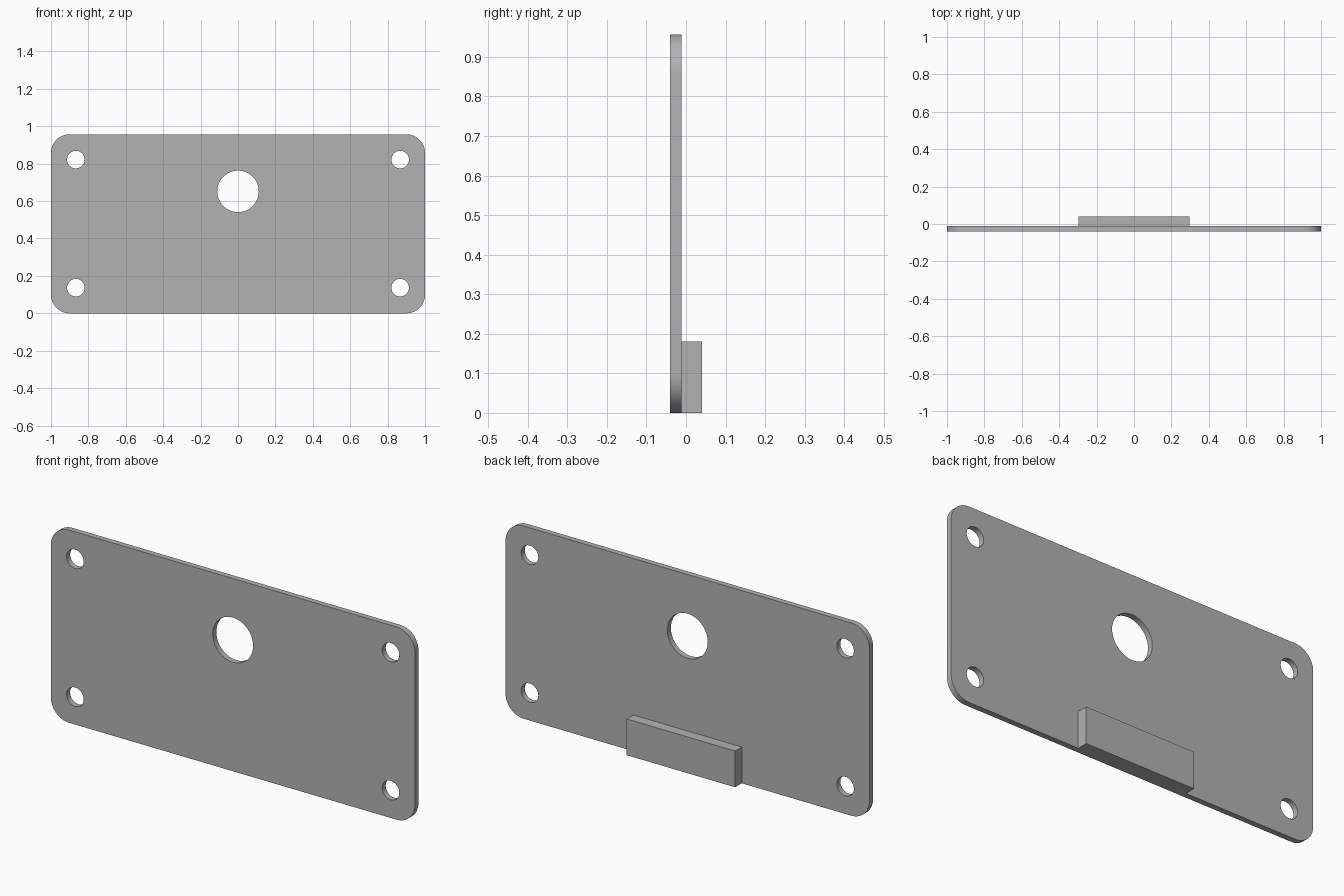
import bpy, bmesh, math

if "Cube" in bpy.data.objects:
    bpy.data.objects.remove(bpy.data.objects["Cube"])

W, H, R = 1.0, 0.957, 0.1          # half width, height, corner radius
Y_FRONT, Y_BACK, Y_REAR = -0.04, -0.012, 0.04

grey = bpy.data.materials.new("plain_grey")
grey.diffuse_color = (0.45, 0.45, 0.45, 1)
grey.use_nodes = True
grey.node_tree.nodes["Principled BSDF"].inputs["Base Color"].default_value = grey.diffuse_color


def arc(cx, cz, r, start, sweep, n):
    return [(cx + r * math.cos(start + sweep * i / n),
             cz + r * math.sin(start + sweep * i / n)) for i in range(n + 1)]


# Plate outline with rounded corners
q = math.pi / 2
corners = [(W - R, H - R), (R - W, H - R), (R - W, R), (W - R, R)]
loops = [[p for i, (x, z) in enumerate(corners) for p in arc(x, z, R, i * q, q, 16)]]

# Four mounting holes and the large central hole
holes = [(sx * 0.867, z, 0.047) for sx in (-1, 1) for z in (0.137, 0.822)]
holes.append((0, 0.652, 0.111))
loops += [arc(x, z, r, 0, 4 * q, 48)[:-1] for x, z, r in holes]

# Filled, extruded profile
curve = bpy.data.curves.new("plate_profile", 'CURVE')
curve.dimensions = '2D'
curve.fill_mode = 'BOTH'
curve.extrude = (Y_BACK - Y_FRONT) / 2
for loop in loops:
    s = curve.splines.new('POLY')
    s.points.add(len(loop) - 1)
    for p, (x, z) in zip(s.points, loop):
        p.co = (x, z, 0, 1)
    s.use_cyclic_u = True
plate = bpy.data.objects.new("plate", curve)
bpy.context.collection.objects.link(plate)
plate.rotation_euler.x = q
plate.location.y = (Y_FRONT + Y_BACK) / 2
bpy.context.view_layer.objects.active = plate
plate.select_set(True)
bpy.ops.object.convert(target='MESH')
plate = bpy.context.object

# Weld caps to the walls
bm = bmesh.new()
bm.from_mesh(plate.data)
bmesh.ops.remove_doubles(bm, verts=bm.verts, dist=1e-5)
bmesh.ops.recalc_face_normals(bm, faces=bm.faces)
bm.to_mesh(plate.data)
bm.free()
plate.data.materials.clear()
plate.data.materials.append(grey)
bpy.ops.object.shade_smooth_by_angle(angle=math.radians(30))

# Ledge block on the back
bpy.ops.mesh.primitive_cube_add(size=1, location=(0, (Y_BACK + Y_REAR) / 2, 0.09))
block = bpy.context.object
block.name = "rear_block"
block.scale = (0.596, Y_REAR - Y_BACK, 0.18)
block.data.materials.append(grey)
